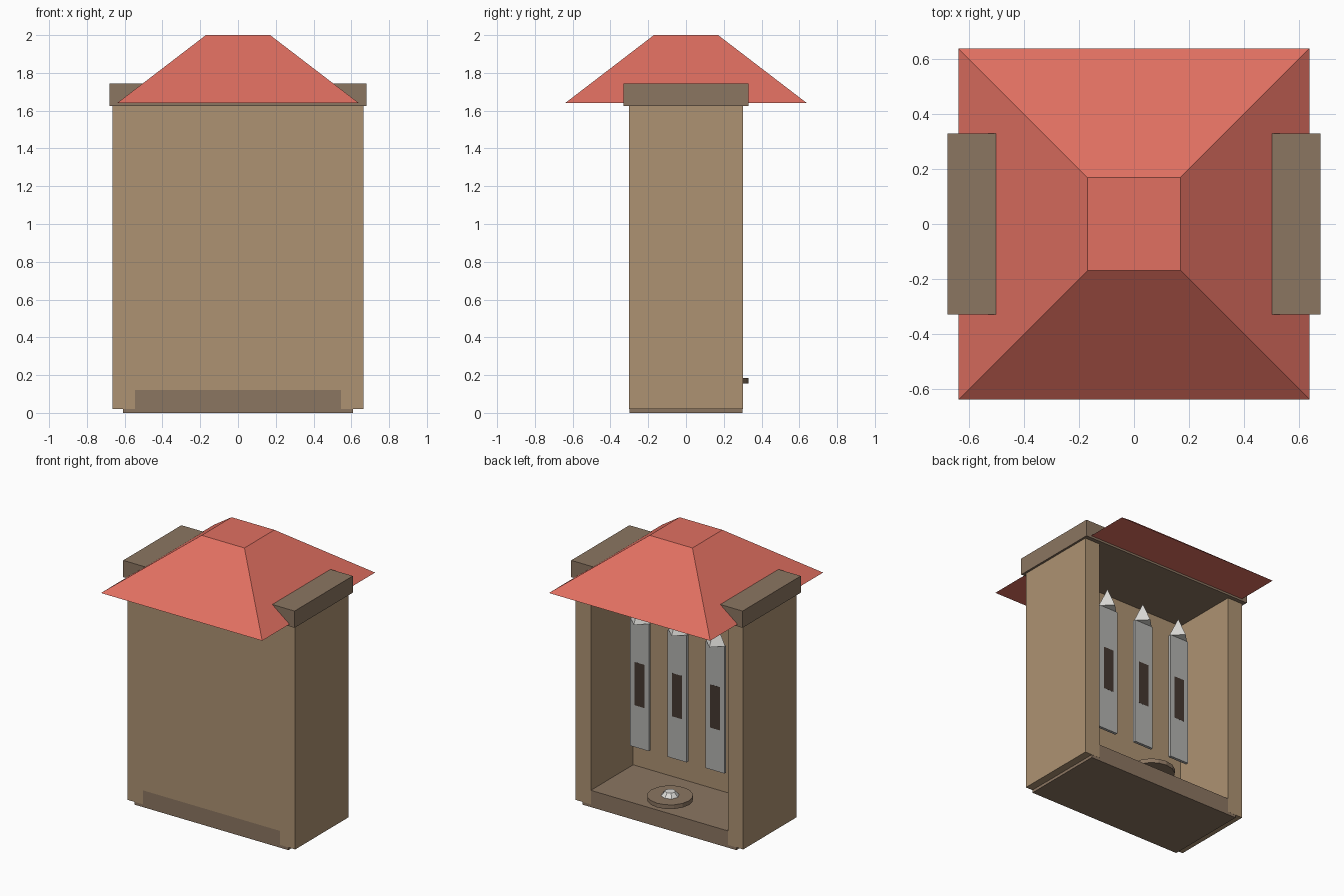
import bpy, bmesh, math
from mathutils import Matrix

if "Cube" in bpy.data.objects:
    bpy.data.objects.remove(bpy.data.objects["Cube"])


def material(name, r, g, b):
    m = bpy.data.materials.new(name)
    m.diffuse_color = (r, g, b, 1)
    m.use_nodes = True
    m.node_tree.nodes["Principled BSDF"].inputs["Base Color"].default_value = m.diffuse_color
    return m


TAN = material("tan_wood", 0.42, 0.29, 0.17)
BROWN = material("brown_wood", 0.26, 0.18, 0.12)
RED = material("red_roof", 0.75, 0.16, 0.12)
DARK = material("dark_wood", 0.06, 0.04, 0.03)
STONE = material("grey_stone", 0.45, 0.45, 0.44)
PALE = material("pale_stone", 0.75, 0.74, 0.71)


def finish(name, bm, mat):
    mesh = bpy.data.meshes.new(name)
    bm.to_mesh(mesh)
    bm.free()
    mesh.materials.append(mat)
    obj = bpy.data.objects.new(name, mesh)
    bpy.context.collection.objects.link(obj)
    return obj


def box(name, x, y, z, mat):
    """Box from (min, max) pairs on each axis."""
    bm = bmesh.new()
    bmesh.ops.create_cube(bm, size=1)
    for v in bm.verts:
        v.co = [p[0] + (c + 0.5) * (p[1] - p[0]) for c, p in zip(v.co, (x, y, z))]
    return finish(name, bm, mat)


def frustum(name, x, y, z0, z1, r0, r1, sides, mat, turn=0.0):
    """Upright flat-faced cone, frustum or disc."""
    bm = bmesh.new()
    bmesh.ops.create_cone(bm, cap_ends=True, segments=sides, radius1=r0, radius2=r1,
                          depth=z1 - z0,
                          matrix=Matrix.Translation((x, y, (z0 + z1) / 2))
                          @ Matrix.Rotation(turn, 4, 'Z'))
    bmesh.ops.remove_doubles(bm, verts=bm.verts, dist=1e-5)
    return finish(name, bm, mat)


# Cabinet: floor, closed front wall, two side walls, open at the rear
box("floor", (-0.61, 0.61), (-0.3, 0.3), (0, 0.12), BROWN)
box("front_wall", (-0.545, 0.545), (-0.3, -0.18), (0.12, 1.63), TAN)
for side, a, b in (("left", -0.665, -0.545), ("right", 0.545, 0.665)):
    box(side + "_wall", (a, b), (-0.301, 0.301), (0.02, 1.63), TAN)

# Ceiling slab and truncated pyramid roof
box("ceiling_slab", (-0.68, 0.68), (-0.33, 0.33), (1.625, 1.745), BROWN)
R2 = math.sqrt(2)
frustum("roof", 0, 0, 1.64, 2.0, 0.64 * R2, 0.17 * R2, 4, RED, math.pi / 4)

# Three pointed tablets with dark inset panels
for name, x in (("left", -0.3), ("middle", 0.0), ("right", 0.3)):
    box(name + "_tablet", (x - 0.075, x + 0.075), (0.08, 0.1), (0.41, 1.32), STONE)
    box(name + "_tablet_panel", (x - 0.04, x + 0.04), (0.09, 0.1005), (0.71, 1.02), DARK)
    frustum(name + "_tablet_tip", x, 0.09, 1.32, 1.47, 0.075, 0, 4, PALE)

# Offering dish with a small pale mound
frustum("offering_dish", 0, 0.18, 0.155, 0.185, 0.15, 0.15, 16, BROWN)
frustum("offering_mound", 0, 0.18, 0.185, 0.215, 0.06, 0.035, 8, PALE)
